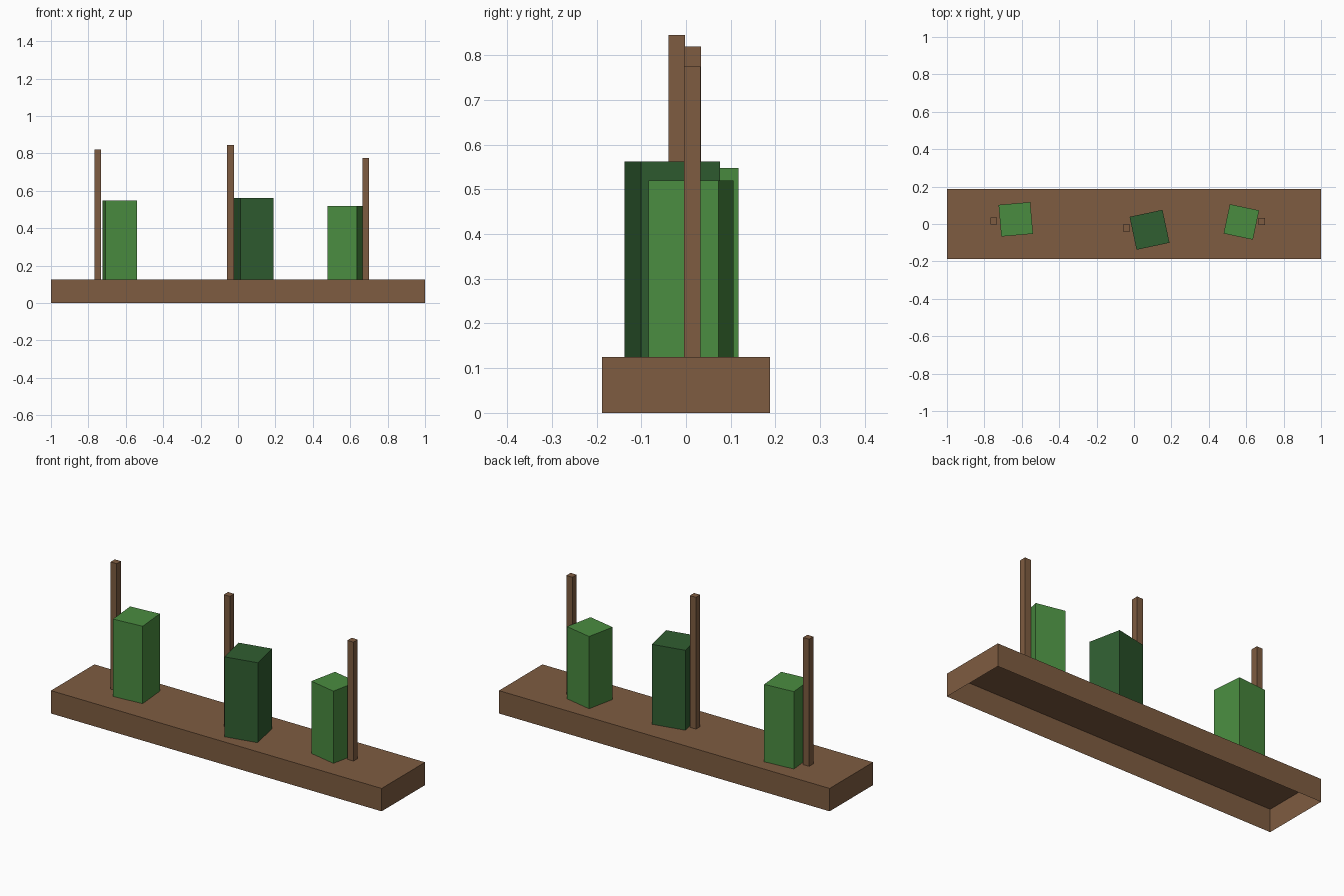
import bpy
import bmesh
from math import radians
from mathutils import Matrix

cube = bpy.data.objects.get("Cube")
if cube:
    bpy.data.objects.remove(cube, do_unlink=True)


def material(name, *srgb):
    linear = [((c / 255 + 0.055) / 1.055) ** 2.4 for c in srgb] + [1.0]
    mat = bpy.data.materials.new(name)
    mat.use_nodes = True
    mat.diffuse_color = linear
    mat.node_tree.nodes["Principled BSDF"].inputs["Base Color"].default_value = linear
    return mat


def open_box(name, mat, centre, size, bottom, top, angle=0):
    """Box without a bottom face, turned about its vertical axis."""
    bm = bmesh.new()
    bmesh.ops.create_cube(bm, size=1)
    bm.normal_update()
    base = [f for f in bm.faces if f.normal.z < -0.5]
    bmesh.ops.delete(bm, geom=base, context='FACES_ONLY')
    bm.transform(Matrix.Diagonal((size[0], size[1], top - bottom, 1)))
    mesh = bpy.data.meshes.new(name)
    bm.to_mesh(mesh)
    bm.free()
    mesh.materials.append(mat)
    obj = bpy.data.objects.new(name, mesh)
    obj.location = (centre[0], centre[1], (bottom + top) / 2)
    obj.rotation_euler.z = radians(angle)
    bpy.context.collection.objects.link(obj)
    return obj


brown = material("brown wood", 126, 92, 65)
light_green = material("light leaf green", 74, 140, 64)
dark_green = material("dark leaf green", 48, 94, 49)

# Planting bed, hollow underneath
SOIL = 0.125
open_box("planter_bed", brown, (0, 0), (2, 0.375), 0, SOIL)

# Each plant block and the stake beside it
plants = [
    ("left_side", light_green, (-0.632, 0.025), 0.17, 0.548, 5, (-0.75, 0.015), 0.82),
    ("middle", dark_green, (0.083, -0.031), 0.18, 0.562, 12, (-0.04, -0.021), 0.845),
    ("right_side", light_green, (0.574, 0.011), 0.16, 0.52, -12, (0.683, 0.014), 0.775),
]
for label, leaf, spot, width, top, turn, stake_spot, stake_top in plants:
    open_box(label + "_plant", leaf, spot, (width, width), SOIL, top, turn)
    open_box(label + "_stake", brown, stake_spot, (0.037, 0.037), SOIL, stake_top)
